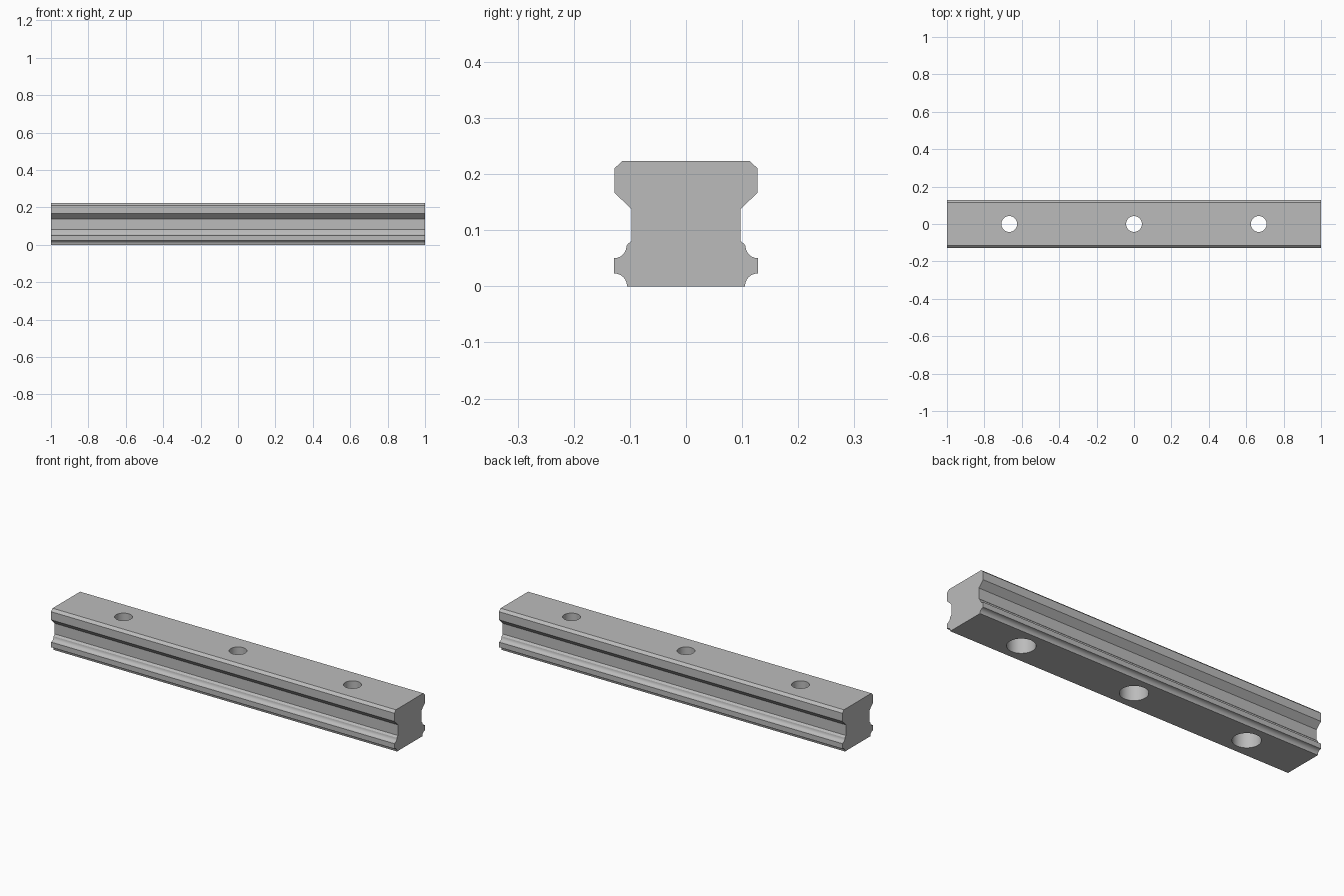
import bpy, bmesh, math
from mathutils import Vector

cube = bpy.data.objects.get("Cube")
if cube:
    bpy.data.objects.remove(cube, do_unlink=True)

LENGTH, HEIGHT = 2.0, 0.223

# Plain steel
steel = bpy.data.materials.new("grey_steel")
steel.use_nodes = True
GREY = (0.5, 0.5, 0.5, 1)
steel.diffuse_color = GREY
bsdf = next(n for n in steel.node_tree.nodes if n.type == 'BSDF_PRINCIPLED')
bsdf.inputs["Base Color"].default_value = GREY


def make_object(name, bm):
    bmesh.ops.recalc_face_normals(bm, faces=bm.faces)
    mesh = bpy.data.meshes.new(name)
    bm.to_mesh(mesh)
    bm.free()
    mesh.materials.append(steel)
    obj = bpy.data.objects.new(name, mesh)
    bpy.context.collection.objects.link(obj)
    return obj


def arc(cy, cz, r, start, end, steps=6):
    angles = [math.radians(start + (end - start) * i / steps) for i in range(steps + 1)]
    return [(cy + r * math.cos(a), cz + r * math.sin(a)) for a in angles]


# Rail cross-section: half profile from the foot up, mirrored
half = arc(0.128, 0, 0.023, 180, 90)
half += arc(0.128, 0.072, 0.022, 270, 180)
half += [(0.103, 0.076), (0.097, 0.081), (0.097, 0.137), (0.1275, 0.167),
         (0.1275, 0.21), (0.114, HEIGHT)]
profile = half + [(-y, z) for y, z in reversed(half)]

bm = bmesh.new()
face = bm.faces.new([bm.verts.new((-LENGTH / 2, y, z)) for y, z in profile])
ext = bmesh.ops.extrude_face_region(bm, geom=[face])
moved = [v for v in ext["geom"] if isinstance(v, bmesh.types.BMVert)]
bmesh.ops.translate(bm, verts=moved, vec=Vector((LENGTH, 0, 0)))
rail = make_object("rail", bm)

# Stepped bolt holes: wide bore from below, narrow bore through the top
bore = [(0.067, -0.05), (0.067, 0.13), (0.0425, 0.13), (0.0425, 0.3)]
SIDES = 48
bm = bmesh.new()
for x in (-0.667, 0, 0.667):
    rings = [[bm.verts.new((x + r * math.cos(math.tau * i / SIDES),
                            r * math.sin(math.tau * i / SIDES), z))
              for i in range(SIDES)] for r, z in bore]
    for low, high in zip(rings, rings[1:]):
        for i in range(SIDES):
            j = (i + 1) % SIDES
            bm.faces.new((low[i], low[j], high[j], high[i]))
    bm.faces.new(rings[0])
    bm.faces.new(rings[-1])
cutter = make_object("bolt_hole_cutter", bm)
cutter.hide_render = True

cut = rail.modifiers.new("bolt_holes", 'BOOLEAN')
cut.object = cutter
cut.operation = 'DIFFERENCE'
cut.solver = 'EXACT'
bpy.ops.object.select_all(action='DESELECT')
bpy.context.view_layer.objects.active = rail
rail.select_set(True)
bpy.ops.object.modifier_apply(modifier=cut.name)
bpy.data.objects.remove(cutter, do_unlink=True)

# Smooth curves, crisp edges
bpy.ops.object.shade_smooth_by_angle(angle=math.radians(25))
